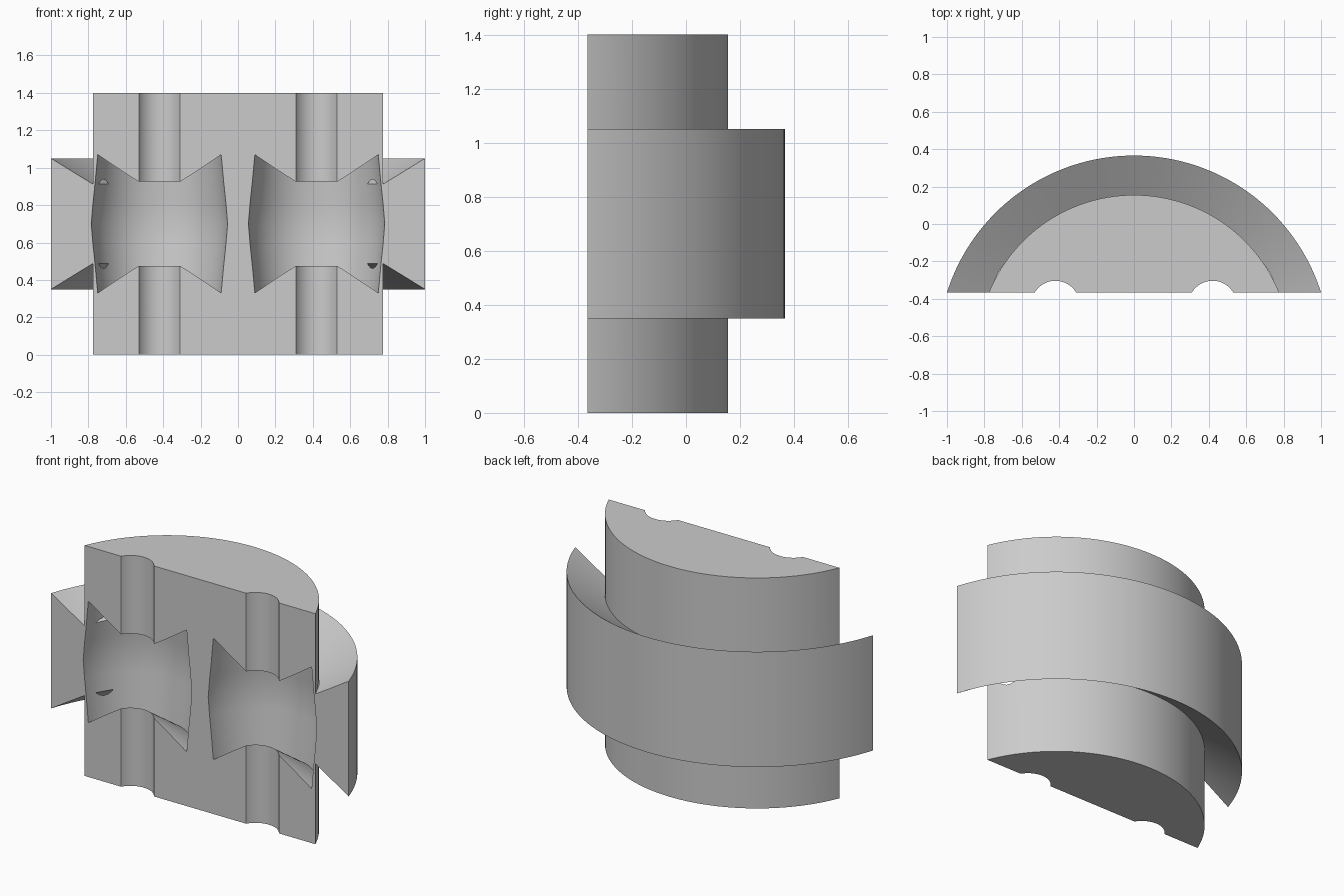
import bpy, bmesh, math
from mathutils import Matrix

if "Cube" in bpy.data.objects:
    bpy.data.objects.remove(bpy.data.objects["Cube"])

AXIS_Y = -0.683     # axis of the round body
FACE_Y = -0.365     # flat front face
MID_Z = 0.70


def mirrored(half):
    """Complete a lower half profile of (radius, z) with its reflection about MID_Z."""
    return half + [(r, 2 * MID_Z - z) for r, z in reversed(half) if z < MID_Z]


def revolve(name, profile, x, y, steps):
    bm = bmesh.new()
    verts = [bm.verts.new((r, 0, z)) for r, z in profile]
    edges = [bm.edges.new(pair) for pair in zip(verts, verts[1:])]
    bmesh.ops.spin(bm, geom=verts + edges, cent=(0, 0, 0), axis=(0, 0, 1),
                   angle=math.tau, steps=steps)
    bmesh.ops.remove_doubles(bm, verts=bm.verts, dist=0.0001)
    bmesh.ops.recalc_face_normals(bm, faces=bm.faces)
    bmesh.ops.transform(bm, matrix=Matrix.Translation((x, y, 0)), verts=bm.verts)
    mesh = bpy.data.meshes.new(name)
    bm.to_mesh(mesh)
    bm.free()
    obj = bpy.data.objects.new(name, mesh)
    bpy.context.collection.objects.link(obj)
    return obj


grey = bpy.data.materials.new("plain grey")
grey.use_nodes = True
grey.diffuse_color = (0.6, 0.6, 0.6, 1)
grey.node_tree.nodes["Principled BSDF"].inputs["Base Color"].default_value = (0.6, 0.6, 0.6, 1)

# Round body with a flared rim around its middle
body = revolve("housing_half", mirrored([(0, 0), (0.838, 0), (0.838, 0.488), (1.049, 0.35)]),
               0, AXIS_Y, 160)

# Slice off the front to leave the flat face
bm = bmesh.new()
bm.from_mesh(body.data)
cut = bmesh.ops.bisect_plane(bm, geom=bm.verts[:] + bm.edges[:] + bm.faces[:],
                             plane_co=(0, FACE_Y, 0), plane_no=(0, -1, 0), clear_outer=True)
rim = [e for e in cut["geom_cut"] if isinstance(e, bmesh.types.BMEdge)]
bmesh.ops.contextual_create(bm, geom=rim)
bmesh.ops.recalc_face_normals(bm, faces=bm.faces)
bm.to_mesh(body.data)
bm.free()
body.data.materials.append(grey)

# Shaft groove and barrel roller pocket, one on each side
pocket = mirrored([(0, -0.1), (0.129, -0.1), (0.129, 0.475), (0.337, 0.33),
                   (0.351, 0.485), (0.362, 0.59), (0.371, MID_Z)])
for side, x in (("right", -0.42), ("left", 0.42)):
    cutter = revolve(side + "_pocket_cutter", pocket, x, -0.4325, 96)
    cutter.hide_render = True
    cutter.hide_viewport = True
    cutter.data.materials.append(grey)
    mod = body.modifiers.new(side + "_pocket", "BOOLEAN")
    mod.operation = "DIFFERENCE"
    mod.solver = "EXACT"
    mod.object = cutter

# Apply the cuts, then smooth the curved surfaces
bpy.context.view_layer.objects.active = body
body.select_set(True)
for mod in list(body.modifiers):
    bpy.ops.object.modifier_apply(modifier=mod.name)
bpy.ops.object.shade_smooth_by_angle(angle=math.radians(25))
